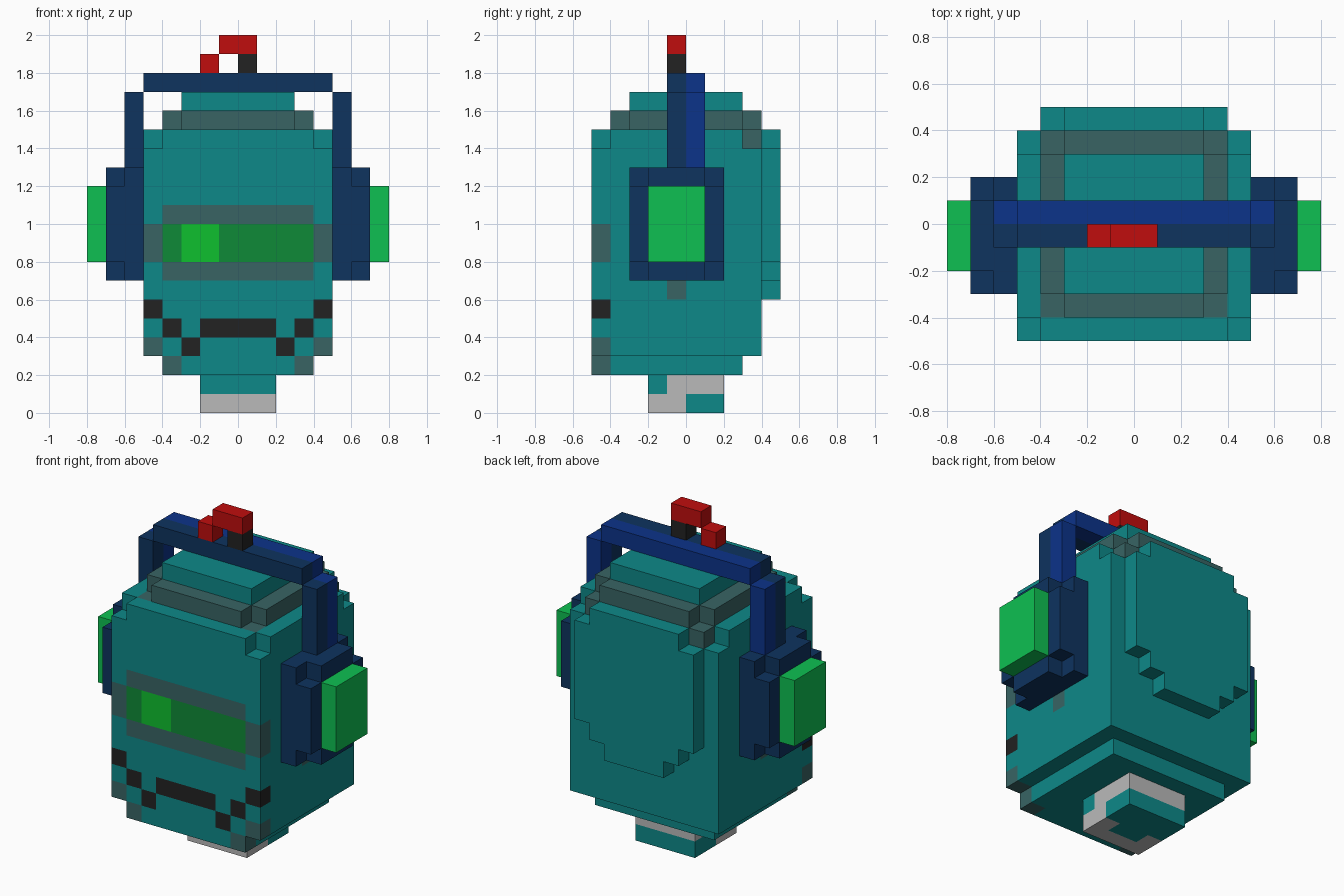
import bpy, bmesh
from mathutils import Vector

UNIT = 0.1

cube = bpy.data.objects.get("Cube")
if cube:
    bpy.data.objects.remove(cube)


def linear(c):
    c /= 255
    return c / 12.92 if c <= 0.04045 else ((c + 0.055) / 1.055) ** 2.4


def material(name, hexcode):
    rgba = [linear(v) for v in bytes.fromhex(hexcode)] + [1.0]
    mat = bpy.data.materials.new(name)
    mat.use_nodes = True
    mat.diffuse_color = rgba
    bsdf = mat.node_tree.nodes["Principled BSDF"]
    bsdf.inputs["Base Color"].default_value = rgba
    bsdf.inputs["Roughness"].default_value = 0.9
    return mat


MATS = {name: material(name, code) for name, code in (
    ("teal", "0d8989"), ("slate", "386464"), ("navy", "0e335f"),
    ("blue", "0c338a"), ("red", "c00d0d"), ("charcoal", "222222"),
    ("pale grey", "bababa"), ("visor green", "0f8a37"),
    ("bright green", "0fc02f"), ("pad green", "0ec052"))}


def block(xs, ys, zs):
    """All unit cells in a box given by half-open ranges."""
    return {(x, y, z) for x in range(*xs) for y in range(*ys) for z in range(*zs)}


def without_corners(cells, *axes):
    """Drop the cells that are extreme along both given axes."""
    ends = [(min(c[a] for c in cells), max(c[a] for c in cells)) for a in axes]
    return {c for c in cells if not all(c[a] in e for a, e in zip(axes, ends))}


def mirrored(cells):
    return {(-1 - x, y, z) for x, y, z in cells}


def build(name, cells, paint):
    """Make a mesh of the outer faces; paint is a colour or a rule per cell."""
    bm = bmesh.new()
    verts, slots = {}, []
    for cell in sorted(cells):
        colour = paint(*cell) if callable(paint) else paint
        if colour not in slots:
            slots.append(colour)
        for axis in range(3):
            for side in (0, 1):
                beside = list(cell)
                beside[axis] += 2 * side - 1
                if tuple(beside) in cells:
                    continue
                u, v = (axis + 1) % 3, (axis + 2) % 3
                loop = []
                for du, dv in ((0, 0), (1, 0), (1, 1), (0, 1)):
                    p = list(cell)
                    p[axis] += side
                    p[u] += du
                    p[v] += dv
                    p = tuple(p)
                    if p not in verts:
                        verts[p] = bm.verts.new(Vector(p) * UNIT)
                    loop.append(verts[p])
                face = bm.faces.new(loop if side else loop[::-1])
                face.material_index = slots.index(colour)
    # Merge flat areas of one colour
    bmesh.ops.dissolve_limit(bm, angle_limit=0.01, verts=bm.verts[:],
                             edges=bm.edges[:], delimit={'MATERIAL'})
    mesh = bpy.data.meshes.new(name)
    bm.to_mesh(mesh)
    bm.free()
    for colour in slots:
        mesh.materials.append(MATS[colour])
    bpy.context.collection.objects.link(bpy.data.objects.new(name, mesh))


def body_paint(x, y, z):
    a = x if x >= 0 else -1 - x
    if y == -5:
        # Visor and its frame
        if z in (8, 9):
            if a == 4:
                return "slate"
            return "bright green" if x in (-3, -2) else "visor green"
        if z in (7, 10) and a < 4:
            return "slate"
        # Mouth and chin marks
        if (z == 5 and a == 4) or (z == 4 and a in (0, 1, 3)) or (z == 3 and a == 2):
            return "charcoal"
        if (z == 3 and a == 4) or (z == 2 and a == 3):
            return "slate"
    # Marks below the ears and at the shoulder corners
    if (z == 6 and a == 4 and y == -1) or (z == 14 and a == 3 and y in (-4, 3)):
        return "slate"
    return "teal"


def base_paint(x, y, z):
    if z == 1:
        return "pale grey" if y >= -1 else "teal"
    rim = y == -2 or (y == -1 and x in (-2, 1))
    return "pale grey" if rim else "teal"


def band_paint(x, y, z):
    return "blue" if y >= 0 else "navy"


# Head shell
shoulders = without_corners(block((-5, 5), (-5, 4), (14, 15)), 0, 1)
build("head", block((-4, 4), (-5, 3), (2, 3)) | block((-5, 5), (-5, 4), (3, 14))
      | shoulders, body_paint)
build("crown_ring", without_corners(block((-4, 4), (-4, 4), (15, 16)), 0, 1), "slate")
build("crown_cap", block((-3, 3), (-3, 3), (16, 17)), "teal")

# Raised back panel with stepped corners
build("back_panel", block((-4, 4), (4, 5), (8, 14)) | block((-3, 3), (4, 5), (14, 15))
      | block((-3, 3), (4, 5), (7, 8)) | block((-2, 2), (4, 5), (6, 7)), "teal")

# Neck
build("neck", block((-2, 2), (-2, 2), (0, 2)), base_paint)

# Headphones
cup = block((5, 6), (-3, 2), (7, 13)) | without_corners(block((6, 7), (-3, 2), (7, 13)), 1, 2)
pad = block((7, 8), (-2, 1), (8, 12))
strap = block((5, 6), (-1, 1), (13, 17))
for side, flip in (("left", set), ("right", mirrored)):
    build(side + "_ear_cup", flip(cup), "navy")
    build(side + "_ear_pad", flip(pad), "pad green")
    build(side + "_strap", flip(strap), band_paint)
build("headband", block((-5, 5), (-1, 1), (17, 18)), band_paint)

# Antenna
build("antenna_stem", block((0, 1), (-1, 0), (18, 19)), "charcoal")
build("antenna_tip", block((-1, 1), (-1, 0), (19, 20)), "red")
build("antenna_drop", block((-2, -1), (-1, 0), (18, 19)), "red")
